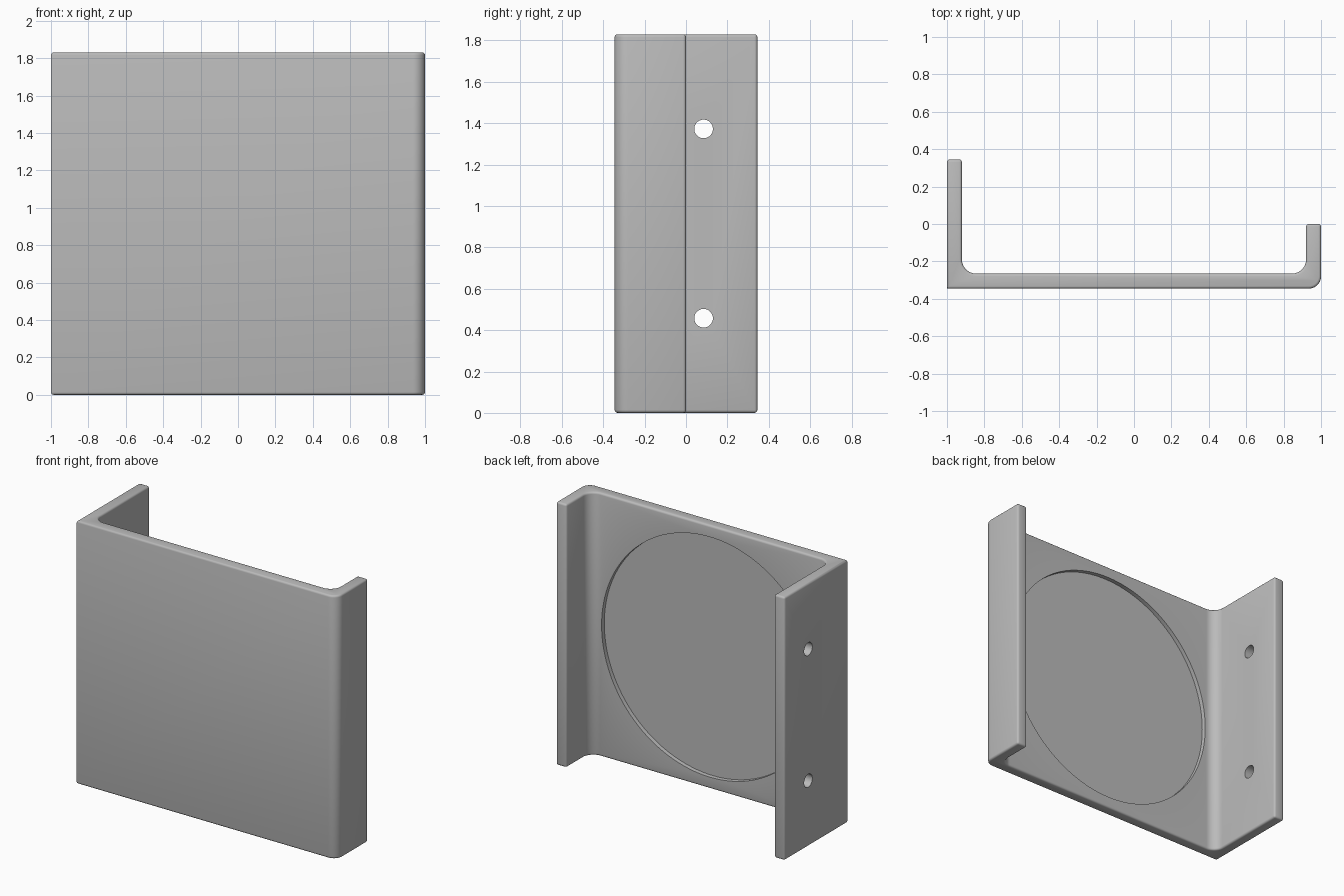
import bpy, bmesh, math
from mathutils import Vector, Matrix

if "Cube" in bpy.data.objects:
    bpy.data.objects.remove(bpy.data.objects["Cube"])

HEIGHT, WALL, FRONT = 1.83, 0.08, -0.345
TALL_END, SHORT_END = 0.345, 0.0
INNER = FRONT + WALL

grey = bpy.data.materials.new("plain grey")
grey.use_nodes = True
colour = (0.5, 0.5, 0.5, 1)
grey.diffuse_color = colour
grey.node_tree.nodes["Principled BSDF"].inputs["Base Color"].default_value = colour


def fillet(x, y, dx, dy, r, steps=10):
    """Arc round the corner (x, y); the centre lies towards (dx, dy)."""
    pts = []
    for i in range(steps + 1):
        a = math.pi / 2 * i / steps
        pts.append((x + dx * r * (1 - math.cos(a)), y + dy * r * (1 - math.sin(a))))
    return pts


def new_object(name, bm):
    mesh = bpy.data.meshes.new(name)
    bm.to_mesh(mesh)
    bm.free()
    obj = bpy.data.objects.new(name, mesh)
    bpy.context.collection.objects.link(obj)
    mesh.materials.append(grey)
    return obj


def cylinder(name, centre, radius, depth, axis, sides):
    bm = bmesh.new()
    turn = Matrix.Rotation(math.pi / 2, 4, axis)
    bmesh.ops.create_cone(bm, cap_ends=True, segments=sides, radius1=radius,
                          radius2=radius, depth=depth,
                          matrix=Matrix.Translation(centre) @ turn)
    obj = new_object(name, bm)
    obj.hide_render = True
    return obj


# Bracket: U profile with one short and one tall side wall
outline = [(-1, FRONT)]
outline += fillet(1, FRONT, -1, 1, 0.065)[::-1]
outline += [(1, SHORT_END), (1 - WALL, SHORT_END)]
outline += fillet(1 - WALL, INNER, -1, 1, 0.075)
outline += fillet(WALL - 1, INNER, 1, 1, 0.075)[::-1]
outline += [(WALL - 1, TALL_END), (-1, TALL_END)]

bm = bmesh.new()
base = bm.faces.new([bm.verts.new((x, y, 0)) for x, y in outline])
top = bmesh.ops.extrude_face_region(bm, geom=[base])["geom"]
bmesh.ops.translate(bm, vec=(0, 0, HEIGHT),
                    verts=[v for v in top if isinstance(v, bmesh.types.BMVert)])
bmesh.ops.recalc_face_normals(bm, faces=bm.faces)

# Small rounding on every sharp edge but the square front corner
corner = Vector((-1, FRONT))
sharp = [e for e in bm.edges if e.calc_face_angle(0) > math.radians(30)
         and not all((v.co.xy - corner).length < 0.001 for v in e.verts)]
bmesh.ops.bevel(bm, geom=sharp, offset=0.014, segments=3, profile=0.5,
                affect="EDGES", clamp_overlap=True)
bracket = new_object("bracket", bm)

# Round shallow recess inside the plate, and two screw holes in the tall wall
depth = 0.03
cutters = [cylinder("recess_cutter", (0, INNER - depth + 0.1, HEIGHT / 2),
                    0.835, 0.2, "X", 128)]
for z in (HEIGHT / 4, HEIGHT * 3 / 4):
    cutters.append(cylinder("screw_hole_cutter", (WALL / 2 - 1, 0.085, z),
                            0.045, 0.3, "Y", 48))

bpy.ops.object.select_all(action="DESELECT")
bracket.select_set(True)
bpy.context.view_layer.objects.active = bracket
for cutter in cutters:
    mod = bracket.modifiers.new("cut", "BOOLEAN")
    mod.operation, mod.solver, mod.object = "DIFFERENCE", "EXACT", cutter
    bpy.ops.object.modifier_apply(modifier=mod.name)
    bpy.data.objects.remove(cutter)

bpy.ops.object.shade_smooth_by_angle(angle=math.radians(35))
